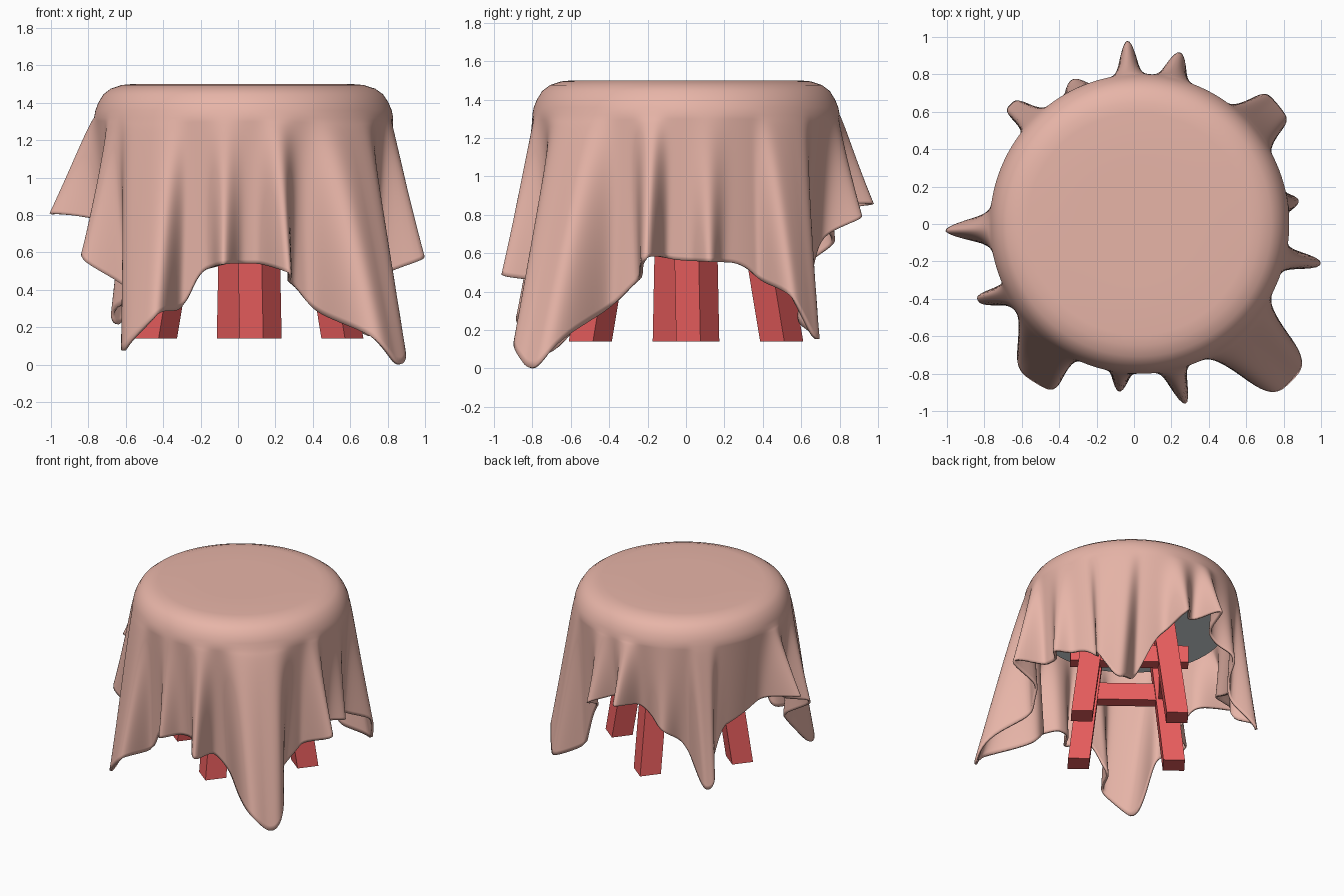
import bpy, bmesh, math
from mathutils import Matrix

cube = bpy.data.objects.get("Cube")
if cube:
    bpy.data.objects.remove(cube, do_unlink=True)


def material(name, color):
    mat = bpy.data.materials.new(name)
    mat.use_nodes = True
    mat.diffuse_color = (*color, 1)
    mat.node_tree.nodes["Principled BSDF"].inputs["Base Color"].default_value = (*color, 1)
    return mat


def finish(bm, name, mat):
    mesh = bpy.data.meshes.new(name)
    bm.to_mesh(mesh)
    bm.free()
    mesh.materials.append(mat)
    obj = bpy.data.objects.new(name, mesh)
    bpy.context.collection.objects.link(obj)
    return obj


pink = material("dusty_pink_cloth", (0.8, 0.46, 0.39))
red = material("red_paint", (0.8, 0.11, 0.11))
grey = material("grey_top", (0.68, 0.73, 0.74))

# Cloth folds: angle, reach, angular half width, roundness of the tip, sideways lean
FOLDS = [(8, .89, 4, 2, 0), (39.5, 1.0, 8.5, 6, 0), (75, .95, 5, 2, 0), (92, .98, 4, 2, 0),
         (113, .84, 6, 2, 0), (134, .92, 5, 4, 2), (182, 1.01, 5, 1.7, 0), (210, .93, 4, 3, -4),
         (232, 1.0, 11, 5, 6), (265, .9, 4, 2, 0), (285, 1.0, 4, 2, 1), (315, 1.19, 11, 4, 0),
         (347, 1.02, 3.5, 2.5, 1)]
# Height of the hem around the cloth: angle, z
HEM = [(0, .56), (20, .55), (27, .5), (34, .38), (44, .11), (52, .3), (62, .6),
       (75, .8), (92, .87), (113, .66), (125, .5), (135, .16), (140, .32), (146, .62),
       (165, .72), (182, .82), (195, .74), (206, .58), (218, .37), (229, .04),
       (248, .33), (254, .5), (265, .54), (280, .54), (294, .42), (306, .2),
       (318, -.04), (327, .28), (343, .48), (348, .6), (353, .57), (360, .56)]
DROP = 1.32


def edge_radius(angle):
    return .8 + .03 * math.cos(math.radians(angle))


def hem_at(angle):
    angle %= 360
    for (a0, z0), (a1, z1) in zip(HEM, HEM[1:]):
        if angle <= a1:
            return z0 + (z1 - z0) * (angle - a0) / (a1 - a0)


def hem(angle):
    return max(0, sum(hem_at(angle + k) for k in range(-3, 4)) / 7)


def skirt_point(angle, u):
    """Fold the skirt outward; leaning folds also slide around the table."""
    valley = edge_radius(angle) - .045 * u
    radius, turned = valley, angle
    for centre, reach, width, power, lean in FOLDS:
        d = abs((angle - centre + 180) % 360 - 180) / (width * (1.4 - .4 * u))
        shape = u ** .85 * math.exp(-d ** power)
        radius += (reach - valley) * shape
        turned += lean * shape
    return turned, radius, DROP + (hem(turned) - DROP) * u


# Draped cloth: flat top, rounded shoulder, then the folded skirt
SEGS, ROWS = 480, 36
TOP = [(.38, 1.5), (.74, 1.5), (.81, 1.495), (.885, 1.475), (.935, 1.445), (.97, 1.4), (.99, 1.36)]
bm = bmesh.new()
angles = [360 * j / SEGS for j in range(SEGS)]


def ring(points):
    return [bm.verts.new((r * math.cos(math.radians(a)), r * math.sin(math.radians(a)), z))
            for a, r, z in points]


rings = [ring([(a, edge_radius(a) * part, z) for a in angles]) for part, z in TOP]
rings += [ring([skirt_point(a, i / ROWS) for a in angles]) for i in range(ROWS + 1)]
centre = bm.verts.new((0, 0, 1.5))
for j in range(SEGS):
    k = (j + 1) % SEGS
    bm.faces.new((centre, rings[0][j], rings[0][k]))
    for inner, outer in zip(rings, rings[1:]):
        bm.faces.new((inner[j], outer[j], outer[k], inner[k]))
for face in bm.faces:
    face.smooth = True
cloth = finish(bm, "tablecloth", pink)
solid = cloth.modifiers.new("thickness", 'SOLIDIFY')
solid.thickness = .018
solid.offset = -1

# Round table top under the cloth
bm = bmesh.new()
bmesh.ops.create_cone(bm, cap_ends=True, segments=64, radius1=.72, radius2=.72, depth=.31,
                      matrix=Matrix.Translation((.03, 0, 1.305)))
rim = [e for e in bm.edges if all(v.co.z > 1.4 for v in e.verts)]
bmesh.ops.bevel(bm, geom=rim, offset=.08, segments=4, affect='EDGES', profile=.5)
finish(bm, "table_top", grey)


def place(obj):
    obj.location.x = .06
    obj.rotation_euler.z = math.radians(52)


# Four square legs, splayed outward towards the floor
for sx in (-1, 1):
    for sy in (-1, 1):
        bm = bmesh.new()
        bmesh.ops.create_cube(bm, size=1)
        for v in bm.verts:
            top = v.co.z > 0
            spread = .235 if top else .355
            v.co = (v.co.x * .16 + sx * spread, v.co.y * .16 + sy * spread, 1.16 if top else .14)
        place(finish(bm, "leg", red))


def stretcher(size, x, y):
    bm = bmesh.new()
    bmesh.ops.create_cube(bm, size=1)
    bmesh.ops.scale(bm, vec=size, verts=bm.verts)
    bmesh.ops.translate(bm, vec=(x, y, .7), verts=bm.verts)
    place(finish(bm, "stretcher", red))


# Stretchers joining the legs, one of them passing through
stretcher((.1, .88, .14), .285, 0)
stretcher((.1, .6, .14), -.285, 0)
for side in (-1, 1):
    stretcher((.6, .1, .14), 0, side * .285)
